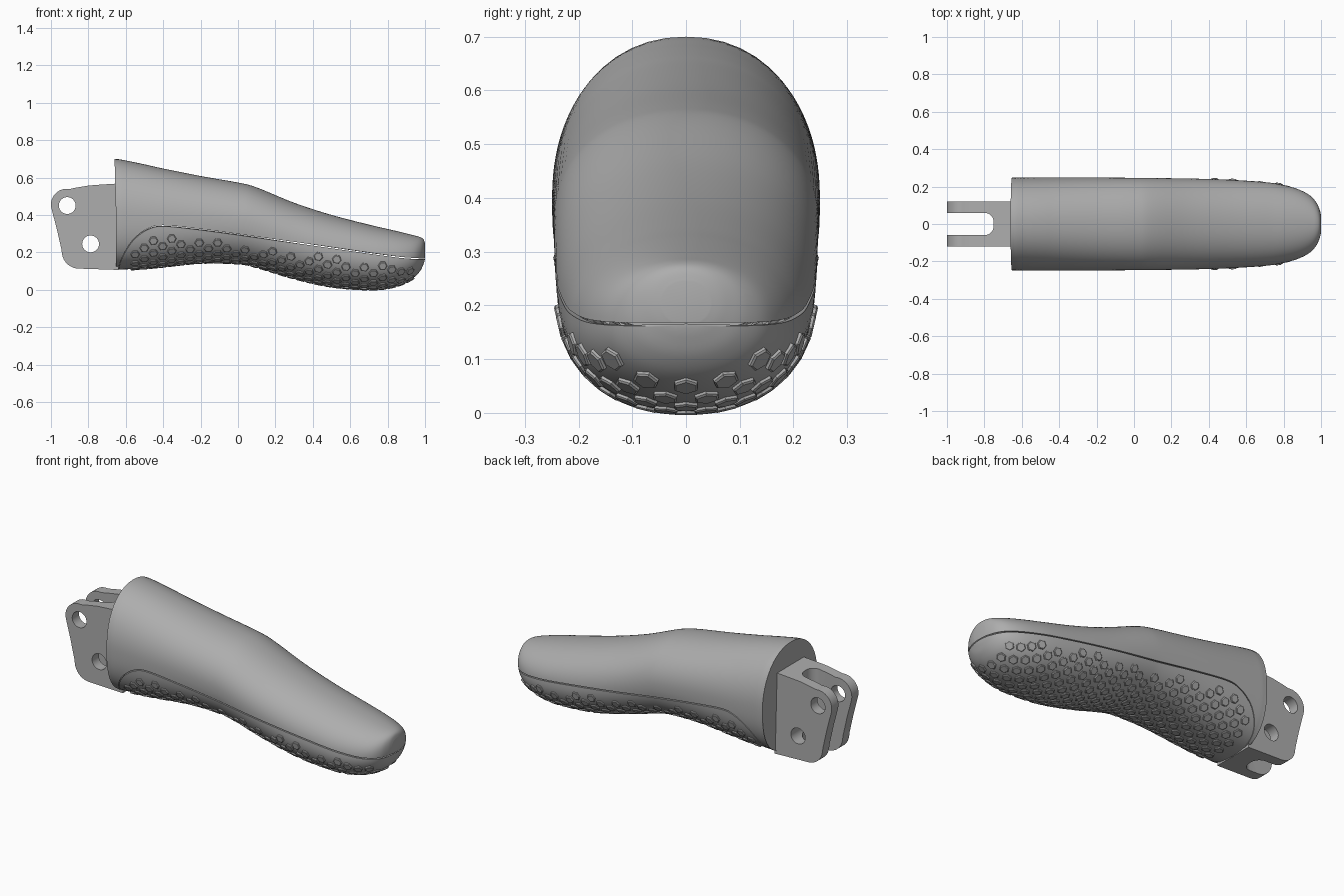
import bpy, bmesh, math
from mathutils import Vector

if "Cube" in bpy.data.objects:
    bpy.data.objects.remove(bpy.data.objects["Cube"])

grey = bpy.data.materials.new("mid_grey")
grey.use_nodes = True
colour = (0.42, 0.42, 0.42, 1)
grey.diffuse_color = colour
grey.node_tree.nodes["Principled BSDF"].inputs["Base Color"].default_value = colour


def finish(name, bm, angle=35):
    bmesh.ops.remove_doubles(bm, verts=bm.verts, dist=0.0004)
    bmesh.ops.recalc_face_normals(bm, faces=bm.faces)
    mesh = bpy.data.meshes.new(name)
    bm.to_mesh(mesh)
    bm.free()
    obj = bpy.data.objects.new(name, mesh)
    bpy.context.collection.objects.link(obj)
    mesh.materials.append(grey)
    bpy.ops.object.select_all(action='DESELECT')
    obj.select_set(True)
    bpy.context.view_layer.objects.active = obj
    bpy.ops.object.shade_smooth_by_angle(angle=math.radians(angle))
    return obj


# Grip stations: x, bottom, top, half width, seam height
stations = [
    (-.66, .105, .70, .247, .05), (-.64, .107, .698, .248, .11),
    (-.62, .108, .695, .249, .17), (-.58, .11, .687, .249, .24),
    (-.54, .112, .679, .249, .285), (-.48, .117, .666, .249, .325),
    (-.4, .125, .648, .249, .342), (-.2, .145, .608, .248, .322),
    (0, .142, .573, .247, .295), (.1, .122, .547, .246, .281),
    (.3, .062, .465, .243, .253), (.5, .018, .4, .237, .225),
    (.7, .003, .348, .224, .196), (.8, .01, .325, .208, .182),
    (.88, .032, .306, .185, .172), (.94, .065, .291, .153, .167),
    (.975, .102, .281, .115, .165), (.993, .14, .268, .075, .165),
    (1, .165, .245, .045, .165)]


def refine(rows, steps=5):
    """Catmull-Rom interpolation through the stations."""
    rows = [Vector(r) for r in rows]
    out = []
    for i in range(len(rows) - 1):
        a, b, c, d = (rows[min(max(i + k, 0), len(rows) - 1)] for k in (-1, 0, 1, 2))
        for s in range(steps):
            t = s / steps
            out.append(b + (c - a) * t / 2 + (2 * a - 5 * b + 4 * c - d) * t * t / 2
                       + (3 * b - a - 3 * c + d) * t ** 3 / 2)
    return out + [rows[-1]]


rings = refine(stations)


def low_power(x):
    return 2.6 - 0.5 * min(max((x + .65) / .95, 0), 1)


def section(row, th):
    """Point on the rounded cross-section; th = -90 degrees is the bottom."""
    x, zb, zt, w, _ = row
    s, c = math.sin(th), math.cos(th)
    p = 2.15 if s > 0 else low_power(x)
    y = math.copysign(abs(c) ** (2 / p), c) * w
    z = (zb + zt) / 2 + math.copysign(abs(s) ** (2 / p), s) * (zt - zb) / 2
    if x < -.655:
        x += .025 * (.7 - z)
    return Vector((x, y, z))


def angle_at(row, z):
    t = (z - (row[1] + row[2]) / 2) * 2 / (row[2] - row[1])
    t = min(max(t, -1), 1)
    p = 2.15 if t > 0 else low_power(row[0])
    return math.asin(math.copysign(abs(t) ** (p / 2), t))


def skin(name, upper, count=48):
    """Loft one side of the seam, with its rim tucked in to form a groove."""
    bm = bmesh.new()
    loops = []
    for row in rings:
        a = angle_at(row, row[4] + (.003 if upper else -.003))
        b = math.pi - a if upper else -math.pi - a
        pts = [section(row, a + (b - a) * i / count) for i in range(count + 1)]
        axis = Vector((row[0], 0, (row[1] + row[2]) / 2))
        pts = [pts[0].lerp(axis, .06)] + pts + [pts[-1].lerp(axis, .06)]
        loops.append([bm.verts.new(p) for p in pts])
    for l0, l1 in zip(loops, loops[1:]):
        for i in range(len(l0) - 1):
            bm.faces.new((l0[i], l0[i + 1], l1[i + 1], l1[i]))
    if upper:
        bm.faces.new(loops[0][1:-1])
        bm.faces.new(loops[-1][1:-1])
    bmesh.ops.dissolve_degenerate(bm, edges=bm.edges, dist=.0003)
    return finish(name, bm)


skin("handle_shell", True)
skin("grip_pad", False)


# Raised hexagonal studs, staggered over the pad
def row_at(x):
    for a, b in zip(rings, rings[1:]):
        if a[0] <= x <= b[0]:
            return a.lerp(b, (x - a[0]) / (b[0] - a[0]))


def add_stud(bm, x, th):
    p = section(row_at(x), th)
    along = (section(row_at(x + .01), th) - section(row_at(x - .01), th)).normalized()
    across = (section(row_at(x), th + .02) - section(row_at(x), th - .02)).normalized()
    normal = across.cross(along).normalized()
    if normal.z > 0:
        normal = -normal
    across = normal.cross(along).normalized()
    levels = []
    for radius, height in ((.025, -.006), (.025, .004), (.021, .007)):
        levels.append([bm.verts.new(p + normal * height + radius * (
            along * math.cos(k * math.pi / 3) + across * math.sin(k * math.pi / 3)))
            for k in range(6)])
    for l0, l1 in zip(levels, levels[1:]):
        for k in range(6):
            bm.faces.new((l0[k], l0[k - 1], l1[k - 1], l1[k]))
    bm.faces.new(levels[-1])
    bm.faces.new(levels[0])


bm = bmesh.new()
for col in range(31):
    x = -.55 + col * .049
    row = row_at(x)
    limit = angle_at(row, row[4] - .055)
    target = .037 if col % 2 else 0
    th, arc = -math.pi / 2, 0
    while th < limit:
        if arc >= target:
            add_stud(bm, x, th)
            if target:
                add_stud(bm, x, -math.pi - th)
            target += .074
        nxt = th + .01
        arc += (section(row, nxt) - section(row, th)).length
        th = nxt
finish("grip_studs", bm, 20)


# Forked mounting tang
def prism(name, outline, axis, low, high):
    """Extrude a 2D outline along y or z."""
    def place(u, v, h):
        return (u, h, v) if axis == 'y' else (u, v, h)
    bm = bmesh.new()
    ends = [[bm.verts.new(place(u, v, h)) for u, v in outline] for h in (low, high)]
    for i in range(len(outline)):
        bm.faces.new((ends[0][i - 1], ends[0][i], ends[1][i], ends[1][i - 1]))
    for end in ends:
        bm.faces.new(end)
    return finish(name, bm)


def arc(cx, cy, r, start, stop, n):
    return [(cx + r * math.cos(math.radians(start + (stop - start) * i / n)),
             cy + r * math.sin(math.radians(start + (stop - start) * i / n)))
            for i in range(n + 1)]


outline = ([(-.64, .568), (-.72, .563), (-.8, .557), (-.86, .547)]
           + arc(-.915, .455, .085, 80, 195, 14)
           + [(-.97, .33), (-.945, .22)]
           + arc(-.85, .205, .092, 190, 270, 10) + [(-.64, .106)])
tang = prism("mounting_tang", outline, 'y', -.12, .12)
slot = [(-1.1, -.06)] + arc(-.8, -.01, .05, -90, 0, 8) + arc(-.8, .01, .05, 0, 90, 8) + [(-1.1, .06)]
cutters = [prism("slot_cutter", slot, 'z', 0, .8)]
for cx, cz in ((-.913, .45), (-.788, .245)):
    cutters.append(prism("pin_hole_cutter", arc(cx, cz, .045, 0, 350, 35), 'y', -.3, .3))
bpy.context.view_layer.objects.active = tang
for cutter in cutters:
    cutter.hide_render = True
    cut = tang.modifiers.new("cut", 'BOOLEAN')
    cut.operation = 'DIFFERENCE'
    cut.solver = 'EXACT'
    cut.object = cutter
    bpy.ops.object.modifier_apply(modifier=cut.name)
    bpy.data.objects.remove(cutter)
bpy.ops.object.select_all(action='DESELECT')
tang.select_set(True)
bpy.ops.object.shade_smooth_by_angle(angle=math.radians(35))
